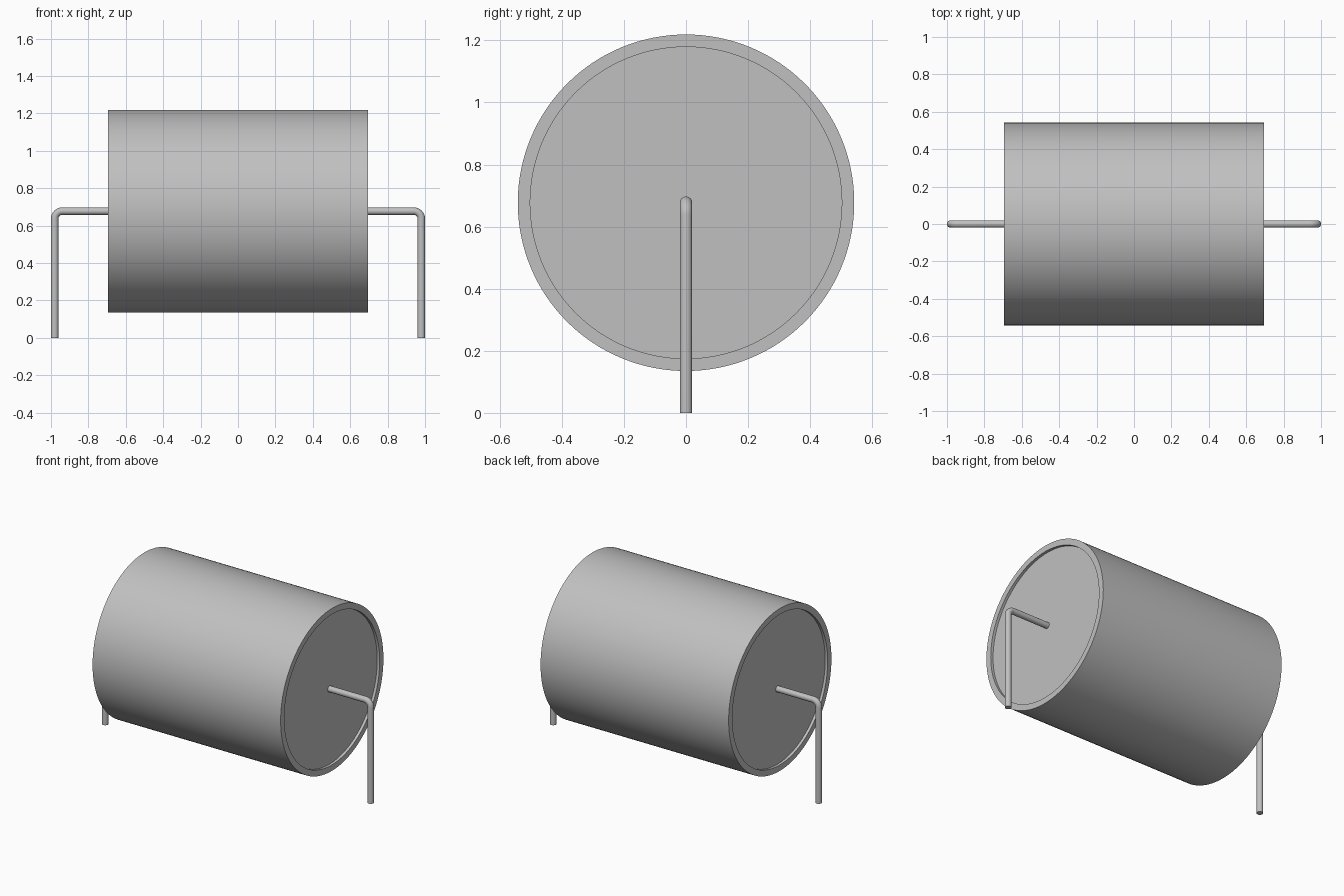
import bpy, bmesh, math
from mathutils import Vector, Matrix

if "Cube" in bpy.data.objects:
    bpy.data.objects.remove(bpy.data.objects["Cube"])

AXIS_Z = 0.677      # height of the cylinder axis
BODY_R, CAP_R = 0.542, 0.502
HALF, RECESS = 0.694, 0.018
WIRE_R, WIRE_X, BEND = 0.02, 0.98, 0.04

grey = bpy.data.materials.new("plain grey")
grey.diffuse_color = (0.53, 0.53, 0.53, 1)
grey.use_nodes = True
grey.node_tree.nodes["Principled BSDF"].inputs["Base Color"].default_value = grey.diffuse_color


def finish(name, bm):
    bmesh.ops.recalc_face_normals(bm, faces=bm.faces)
    mesh = bpy.data.meshes.new(name)
    bm.to_mesh(mesh)
    bm.free()
    obj = bpy.data.objects.new(name, mesh)
    bpy.context.collection.objects.link(obj)
    mesh.materials.append(grey)
    bpy.context.view_layer.objects.active = obj
    obj.select_set(True)
    bpy.ops.object.shade_smooth_by_angle(angle=math.radians(35))
    obj.select_set(False)
    return obj


def skin_rings(name, rings):
    """Join rings of points with quads and close both ends."""
    bm = bmesh.new()
    loops = [[bm.verts.new(p) for p in ring] for ring in rings]
    n = len(loops[0])
    for a, b in zip(loops, loops[1:]):
        for i in range(n):
            j = (i + 1) % n
            bm.faces.new((a[i], a[j], b[j], b[i]))
    bm.faces.new(loops[0])
    bm.faces.new(loops[-1])
    return finish(name, bm)


def ring(center, u, v, r, n):
    return [center + r * (math.cos(2 * math.pi * i / n) * u + math.sin(2 * math.pi * i / n) * v)
            for i in range(n)]


# Main cylinder with a shallow recess in each end
Y, Z = Vector((0, 1, 0)), Vector((0, 0, 1))
half = [(HALF - RECESS, CAP_R), (HALF, CAP_R), (HALF, BODY_R)]
profile = [(-x, r) for x, r in half] + half[::-1]
skin_rings("body", [ring(Vector((x, 0, AXIS_Z)), Y, Z, r, 128) for x, r in profile])

# Bent wire lead on each end: out along x, round the bend, down to the ground
for side, label in ((1, "right"), (-1, "left")):
    path = [(HALF - RECESS - 0.01, AXIS_Z, 0)]
    for k in range(13):
        a = math.pi / 2 * k / 12
        path.append((WIRE_X - BEND + BEND * math.sin(a), AXIS_Z - BEND + BEND * math.cos(a), a))
    path.append((WIRE_X, 0, math.pi / 2))
    rings = [ring(Vector((side * x, 0, z)), Y, Vector((side * math.sin(a), 0, math.cos(a))), WIRE_R, 32)
             for x, z, a in path]
    skin_rings(label + "_wire_lead", rings)
